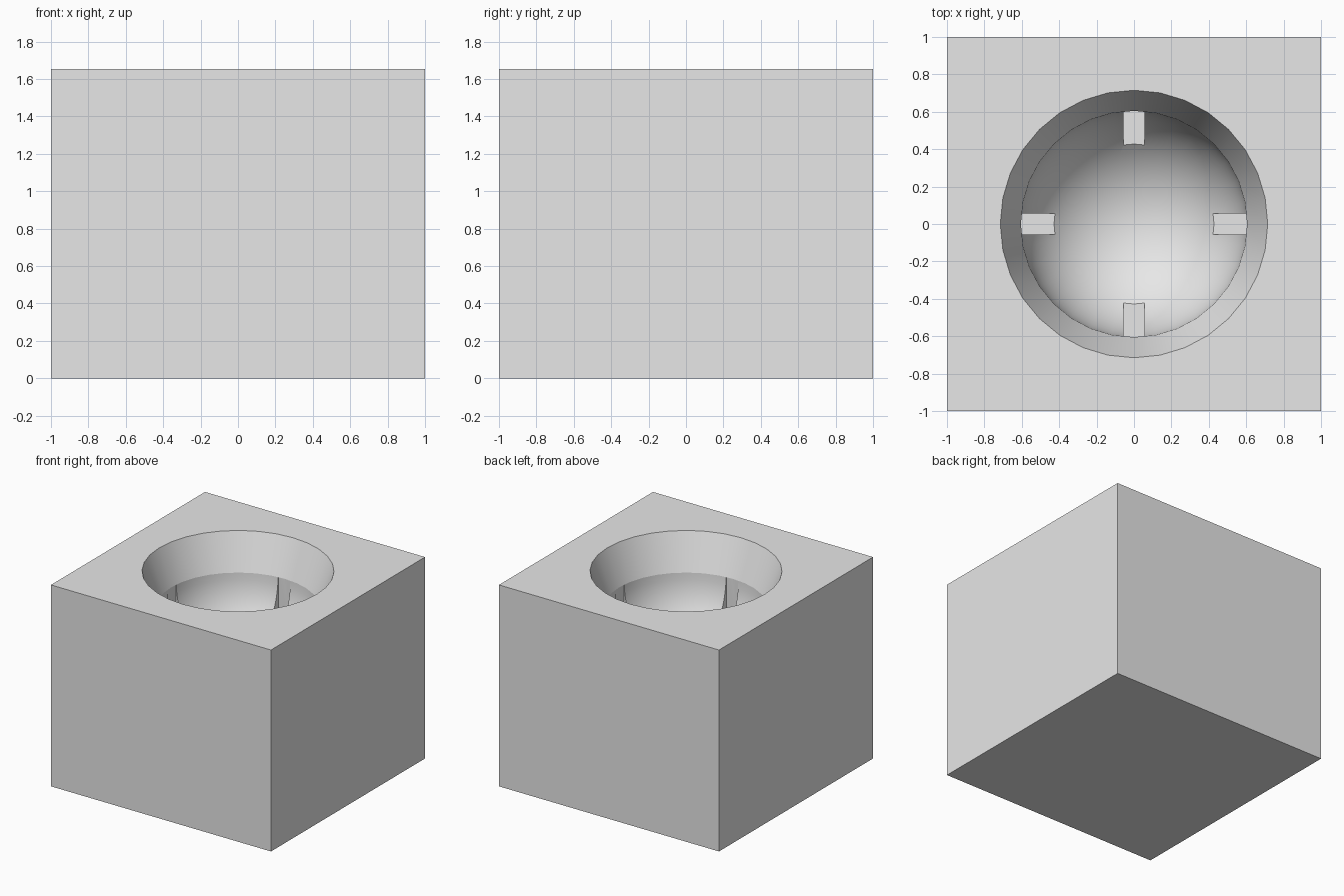
import bpy, bmesh
from math import sin, cos, pi, radians
from mathutils import Matrix, Vector

if "Cube" in bpy.data.objects:
    bpy.data.objects.remove(bpy.data.objects["Cube"], do_unlink=True)

HEIGHT = 1.655       # block height
RIM = 0.715          # opening radius at the top
BOWL = 0.605         # bowl radius
BOWL_Z = 1.36        # level where the funnel meets the bowl
SEGMENTS = 32

grey = bpy.data.materials.new("light_grey")
grey.use_nodes = True
colour = (0.8, 0.8, 0.8, 1)
grey.diffuse_color = colour
grey.node_tree.nodes["Principled BSDF"].inputs["Base Color"].default_value = colour


def make_object(name, bm):
    bmesh.ops.recalc_face_normals(bm, faces=bm.faces)
    mesh = bpy.data.meshes.new(name)
    bm.to_mesh(mesh)
    bm.free()
    mesh.materials.append(grey)
    obj = bpy.data.objects.new(name, mesh)
    bpy.context.collection.objects.link(obj)
    return obj


def box(name, low, high, turn=0):
    low, high = Vector(low), Vector(high)
    bm = bmesh.new()
    bmesh.ops.create_cube(bm, size=1, matrix=Matrix.Rotation(turn, 4, "Z")
                          @ Matrix.Translation((low + high) / 2)
                          @ Matrix.Diagonal((*(high - low), 1)))
    return make_object(name, bm)


def lathe(name, profile):
    bm = bmesh.new()
    verts = [bm.verts.new((r, 0, z)) for r, z in profile]
    edges = [bm.edges.new(pair) for pair in zip(verts, verts[1:])]
    bmesh.ops.spin(bm, geom=verts + edges, cent=(0, 0, 0), axis=(0, 0, 1),
                   angle=2 * pi, steps=SEGMENTS, use_merge=False)
    bmesh.ops.remove_doubles(bm, verts=bm.verts, dist=0.0001)
    return make_object(name, bm)


# Solid block
block = box("block", (-1, -1, 0), (1, 1, HEIGHT))

# Funnel and round bowl, carried above the block so the cut is clean
slope = (RIM - BOWL) / (HEIGHT - BOWL_Z)
over = 0.1
profile = [(0, HEIGHT + over), (RIM + slope * over, HEIGHT + over)]
steps = 16
for i in range(steps + 1):
    a = pi / 2 * i / steps
    profile.append((BOWL * cos(a) if i < steps else 0, BOWL_Z - BOWL * sin(a)))
cutters = [lathe("bowl_cutter", profile)]

# Four upright slots in the bowl wall
floor_z = BOWL_Z - BOWL * sin(pi / 4)
for i in range(4):
    cutters.append(box("slot_cutter", (0.25, -0.056, floor_z),
                       (BOWL - 0.001, 0.056, BOWL_Z - 0.003), i * pi / 2))

for cutter in cutters:
    cutter.hide_render = True
    cut = block.modifiers.new("cut", "BOOLEAN")
    cut.operation = "DIFFERENCE"
    cut.solver = "EXACT"
    cut.object = cutter

# Bake the cuts and drop the cutters
bpy.context.view_layer.update()
graph = bpy.context.evaluated_depsgraph_get()
carved = bpy.data.meshes.new_from_object(block.evaluated_get(graph))
block.modifiers.clear()
block.data = carved
carved.materials.clear()
carved.materials.append(grey)
for face in carved.polygons:
    face.material_index = 0
for cutter in cutters:
    bpy.data.objects.remove(cutter, do_unlink=True)

# Smooth bowl with crisp edges
bpy.ops.object.select_all(action="DESELECT")
block.select_set(True)
bpy.context.view_layer.objects.active = block
bpy.ops.object.shade_smooth_by_angle(angle=radians(14))
